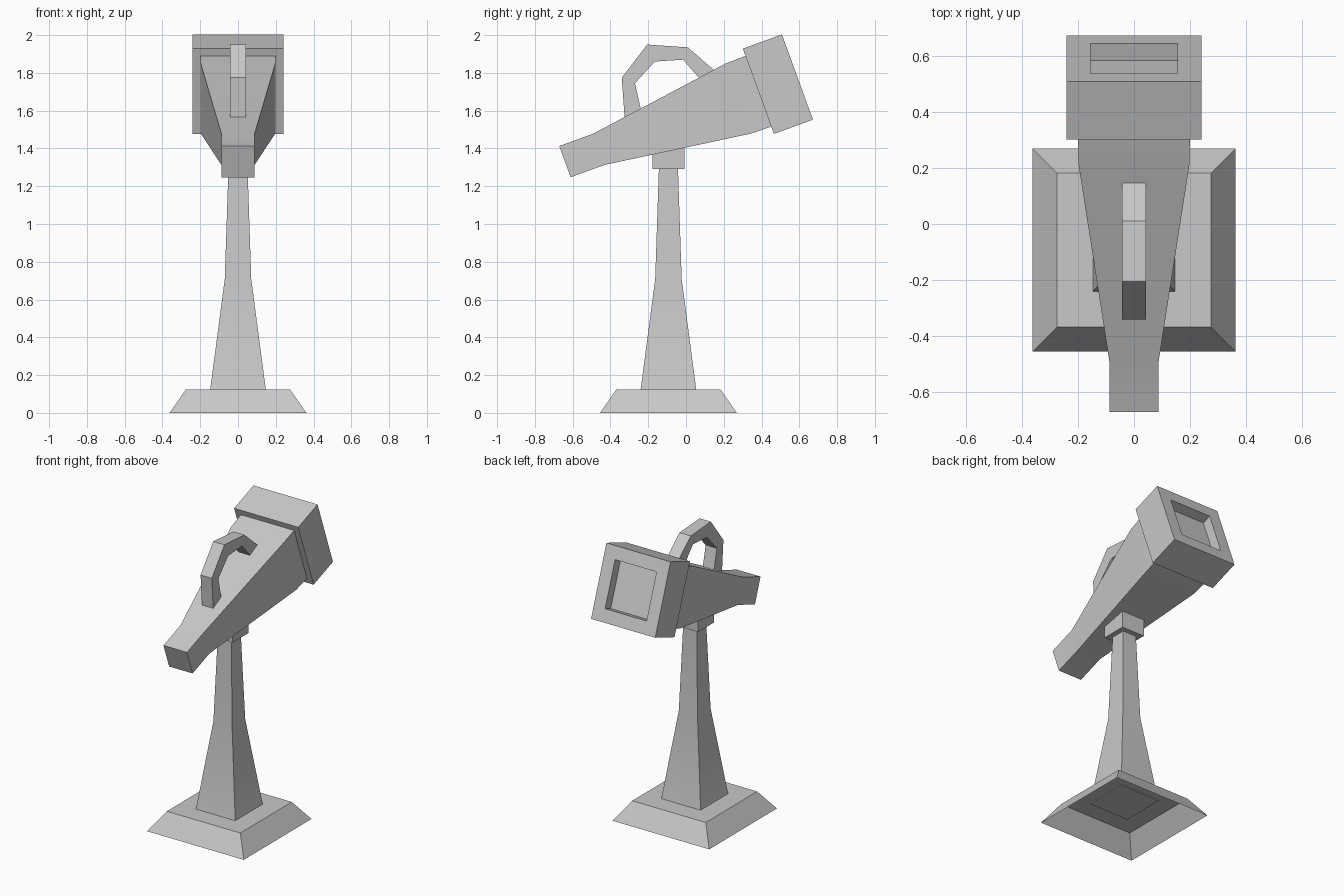
import bpy
import bmesh
from math import radians
from mathutils import Matrix

cube = bpy.data.objects.get("Cube")
if cube:
    bpy.data.objects.remove(cube, do_unlink=True)

grey = bpy.data.materials.new("light_grey")
grey.use_nodes = True
grey.diffuse_color = (0.58, 0.58, 0.58, 1)
grey.node_tree.nodes["Principled BSDF"].inputs["Base Color"].default_value = grey.diffuse_color


def finish(name, bm, matrix=Matrix()):
    """Turn a bmesh into a shaded object placed by matrix."""
    bmesh.ops.recalc_face_normals(bm, faces=bm.faces)
    mesh = bpy.data.meshes.new(name)
    bm.to_mesh(mesh)
    bm.free()
    mesh.transform(matrix)
    mesh.materials.append(grey)
    mesh.shade_smooth()
    mesh.set_sharp_from_angle(angle=radians(25))
    obj = bpy.data.objects.new(name, mesh)
    bpy.context.collection.objects.link(obj)
    return obj


def square_loft(name, sections, matrix, cap_start=True):
    """Join square sections given as (half width, height)."""
    bm = bmesh.new()
    rings = [[bm.verts.new((sx * h, sy * h, z))
              for sx, sy in ((-1, -1), (1, -1), (1, 1), (-1, 1))]
             for h, z in sections]
    for low, high in zip(rings, rings[1:]):
        for i in range(4):
            j = (i + 1) % 4
            bm.faces.new((low[i], low[j], high[j], high[i]))
    if cap_start:
        bm.faces.new(rings[0][::-1])
    bm.faces.new(rings[-1])
    return finish(name, bm, matrix)


# Stand: hollow foot, tapered column and collar
stand = Matrix.Translation((0, -0.093, 0))
square_loft("foot", [(0.362, 0), (0.275, 0.125)], stand, cap_start=False)
square_loft("column", [(0.149, 0.118), (0.147, 0.125), (0.07, 0.71), (0.05, 1.31)], stand)
square_loft("collar", [(0.085, 1.29), (0.085, 1.42)], stand)

# Tilted telescope: eyepiece and flared tube, then the lens hood with its recess
tilt = Matrix.Translation((0, -0.641, 1.33)) @ Matrix.Rotation(radians(-70), 4, "X")
square_loft("telescope_tube", [(0.088, 0), (0.088, 0.193), (0.197, 0.975), (0.2, 1.1)], tilt)
square_loft("lens_hood", [(0.24, 1.09), (0.24, 1.31), (0.155, 1.31), (0.155, 1.246)], tilt)

# Arched handle: pairs of outer and inner points in side profile
outer = [(-0.324, 1.55), (-0.34, 1.775), (-0.205, 1.95), (0.01, 1.935), (0.15, 1.813)]
inner = [(-0.235, 1.59), (-0.27, 1.745), (-0.165, 1.86), (-0.015, 1.87), (0.085, 1.755)]
bm = bmesh.new()
rings = []
for (oy, oz), (iy, iz) in zip(outer, inner):
    rings.append([bm.verts.new(p) for p in (
        (-0.042, oy, oz), (0.042, oy, oz), (0.042, iy, iz), (-0.042, iy, iz))])
for a, b in zip(rings, rings[1:]):
    for i in range(4):
        j = (i + 1) % 4
        bm.faces.new((a[i], a[j], b[j], b[i]))
bm.faces.new(rings[0])
bm.faces.new(rings[-1][::-1])
finish("handle", bm)
